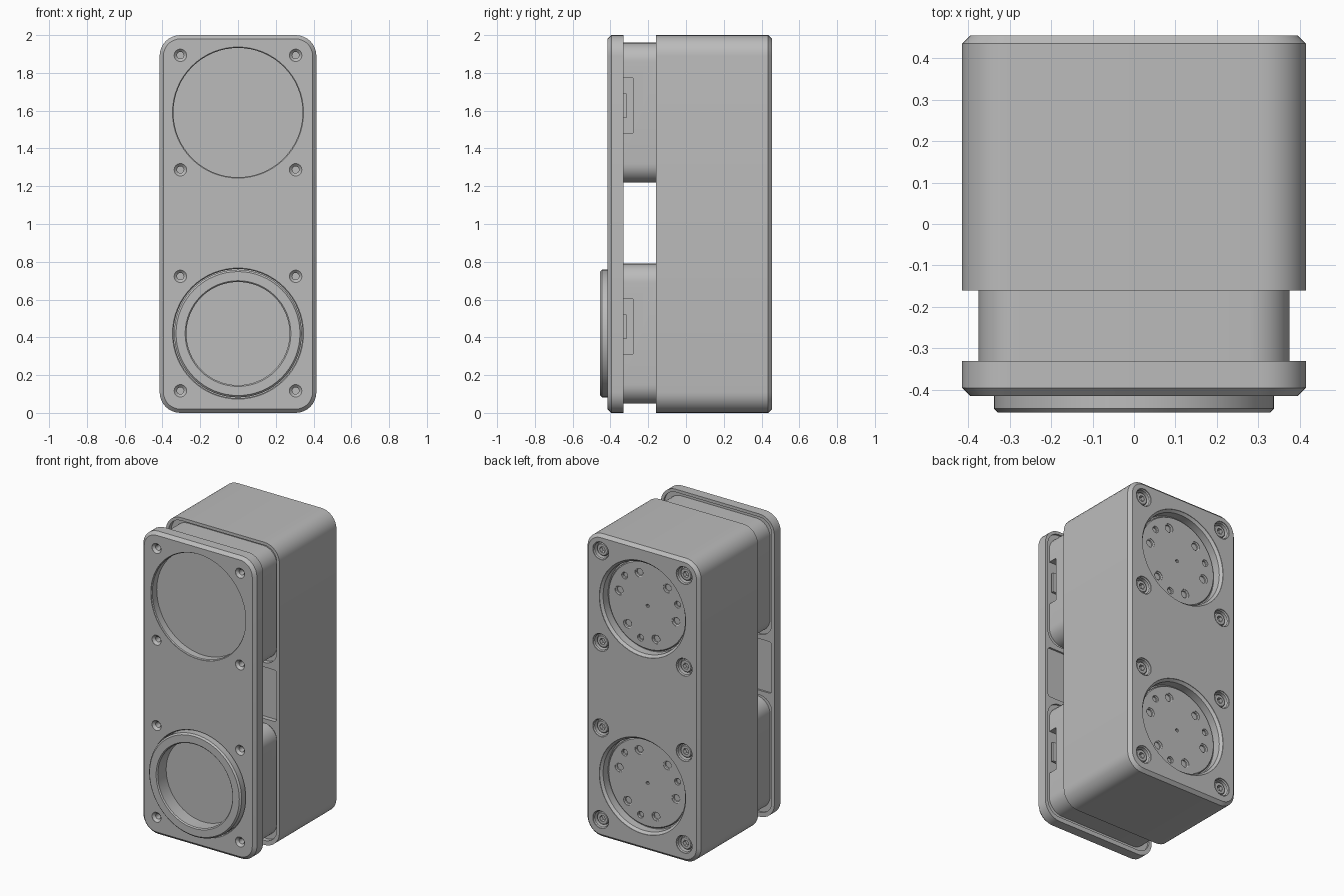
import bpy, bmesh, math
from mathutils import Matrix

if "Cube" in bpy.data.objects:
    bpy.data.objects.remove(bpy.data.objects["Cube"], do_unlink=True)

GREY = (0.5, 0.5, 0.5, 1)
mat = bpy.data.materials.new("machined_grey")
mat.use_nodes = True
mat.diffuse_color = GREY
mat.node_tree.nodes["Principled BSDF"].inputs["Base Color"].default_value = GREY

UNITS = {"lower": 0.42, "upper": 1.59}
SCREWS = [(x, c + dz) for x in (-0.305, 0.305) for c in UNITS.values() for dz in (-0.303, 0.303)]


def loft(bm, rings, closed=False):
    """Skin a row of equal rings; cap the ends, or join them when closed."""
    rows = [[bm.verts.new(p) for p in ring] for ring in rings]
    pairs = list(zip(rows, rows[1:]))
    if closed:
        pairs.append((rows[-1], rows[0]))
    for a, b in pairs:
        for i in range(len(a)):
            j = (i + 1) % len(a)
            bm.faces.new((a[i], a[j], b[j], b[i]))
    if not closed:
        bm.faces.new(rows[0])
        bm.faces.new(rows[-1])


def lathe(bm, x, z, profile, sides=32, closed=False):
    """Turn (radius, y) points about an axis along y."""
    turn = [math.tau * i / sides for i in range(sides)]
    loft(bm, [[(x + r * math.cos(a), y, z + r * math.sin(a)) for a in turn]
              for r, y in profile], closed)


def slab(bm, half_w, z0, z1, radius, profile):
    """Rounded rectangle skinned through (y, inset) points."""
    rings = []
    for y, inset in profile:
        r = radius - inset
        w, h = half_w - radius, (z1 - z0) / 2 - radius
        ring = []
        for k, (sx, sz) in enumerate(((1, 1), (-1, 1), (-1, -1), (1, -1))):
            for i in range(9):
                a = (k + i / 8) * math.pi / 2
                ring.append((sx * w + r * math.cos(a), y, (z0 + z1) / 2 + sz * h + r * math.sin(a)))
        rings.append(ring)
    loft(bm, rings)


def box(bm, center, size, spin=0):
    m = Matrix.Translation(center) @ Matrix.Rotation(spin, 4, "Y") @ Matrix.Diagonal((*size, 1))
    bmesh.ops.create_cube(bm, size=1, matrix=m)


def to_object(name, bm):
    bmesh.ops.recalc_face_normals(bm, faces=bm.faces)
    mesh = bpy.data.meshes.new(name)
    bm.to_mesh(mesh)
    bm.free()
    obj = bpy.data.objects.new(name, mesh)
    bpy.context.collection.objects.link(obj)
    return obj


def activate(obj):
    bpy.ops.object.select_all(action="DESELECT")
    obj.select_set(True)
    bpy.context.view_layer.objects.active = obj


def finish(name, bm, cutter=None):
    """Make the part, carve the cutter out of it, shade and colour it."""
    obj = to_object(name, bm)
    activate(obj)
    if cutter:
        tool = to_object("cutter", cutter)
        tool.hide_render = True
        mod = obj.modifiers.new("carve", "BOOLEAN")
        mod.operation, mod.solver, mod.object = "DIFFERENCE", "EXACT", tool
        bpy.ops.object.modifier_apply(modifier=mod.name)
        bpy.data.objects.remove(tool, do_unlink=True)
    obj.data.materials.clear()
    obj.data.materials.append(mat)
    bpy.ops.object.shade_smooth_by_angle(angle=math.radians(30))
    return obj


def rear_pockets(bm, y0, y1):
    """Seats for the two blocks and the panel between them."""
    for z0, z1 in ((0.03, 0.805), (0.835, 1.175), (1.205, 1.98)):
        slab(bm, 0.395, z0, z1, 0.09 if z1 - z0 > 0.5 else 0.02, [(y0, 0), (y1, 0)])


# Rear housing: chamfered back rim, round recesses, counterbores, front pockets
body, cut = bmesh.new(), bmesh.new()
slab(body, 0.415, 0, 2, 0.11, [(-0.16, 0), (0.435, 0), (0.455, 0.02)])
rear_pockets(cut, -0.2, -0.13)
for z in UNITS.values():
    lathe(cut, 0, z, [(0.315, 0.5), (0.315, 0.452), (0.3, 0.437), (0.3, 0.385)], 64)
for x, z in SCREWS:
    lathe(cut, x, z, [(0.058, 0.5), (0.058, 0.45), (0.052, 0.444), (0.052, 0.405)])
finish("rear_housing", body, cut)

# Front plate: chamfered front rim, round recesses, countersunk holes
body, cut = bmesh.new(), bmesh.new()
slab(body, 0.415, 0, 2, 0.11, [(-0.33, 0), (-0.395, 0), (-0.415, 0.02)])
rear_pockets(cut, -0.3, -0.342)
for z in UNITS.values():
    lathe(cut, 0, z, [(0.347, -0.5), (0.347, -0.411), (0.342, -0.406), (0.342, -0.36)], 64)
    lathe(cut, 0.075, z - 0.065, [(0.022, -0.38), (0.022, -0.35)])
for x, z in SCREWS:
    lathe(cut, x, z, [(0.033, -0.5), (0.033, -0.414), (0.018, -0.399), (0.018, -0.36)])
finish("front_plate", body, cut)

# Raised ring in the lower front recess
body = bmesh.new()
lathe(body, 0, UNITS["lower"], [(0.338, -0.358), (0.338, -0.445), (0.328, -0.455),
                                (0.28, -0.455), (0.273, -0.448), (0.273, -0.358)], 64, True)
finish("front_ring", body)

for side, z in UNITS.items():
    # Block joining plate and housing, notched on its left side
    body, cut = bmesh.new(), bmesh.new()
    slab(body, 0.375, z - 0.37, z + 0.37, 0.1, [(-0.342, 0), (-0.13, 0)])
    box(cut, (0.36, -0.315, z + 0.037), (0.1, 0.07, 0.29))
    finish(side + "_block", body, cut)
    body = bmesh.new()
    box(body, (0.338, -0.323, z + 0.035), (0.06, 0.016, 0.13))
    finish(side + "_notch_tab", body)

    # Slotted adjusting screw in the front recess
    body, cut = bmesh.new(), bmesh.new()
    lathe(body, 0.075, z - 0.065, [(0.018, -0.345), (0.018, -0.359)])
    box(cut, (0.075, -0.36, z - 0.065), (0.05, 0.01, 0.007), -math.pi / 4)
    finish(side + "_adjusting_screw", body, cut)

    # Rear disc with six large holes, three small ones and a centre hole
    body, cut = bmesh.new(), bmesh.new()
    lathe(body, 0, z, [(0.29, 0.37), (0.29, 0.395), (0.284, 0.401)], 64)
    holes = [(0.213, 47 + 60 * i, 0.03) for i in range(6)]
    holes += [(0.229, 17 + 120 * i, 0.022) for i in range(3)] + [(0, 0, 0.011)]
    for dist, deg, r in holes:
        a = math.radians(deg)
        lathe(cut, -dist * math.cos(a), z + dist * math.sin(a),
              [(r, 0.45), (r, 0.398), (r * 0.75, 0.394), (r * 0.75, 0.375)], 24)
    finish(side + "_rear_disc", body, cut)

# Socket-head screws in the rear counterbores
body, cut = bmesh.new(), bmesh.new()
for x, z in SCREWS:
    lathe(body, x, z, [(0.041, 0.39), (0.041, 0.432), (0.036, 0.437)])
    lathe(cut, x, z, [(0.021, 0.46), (0.021, 0.412)], 6)
finish("rear_screws", body, cut)
